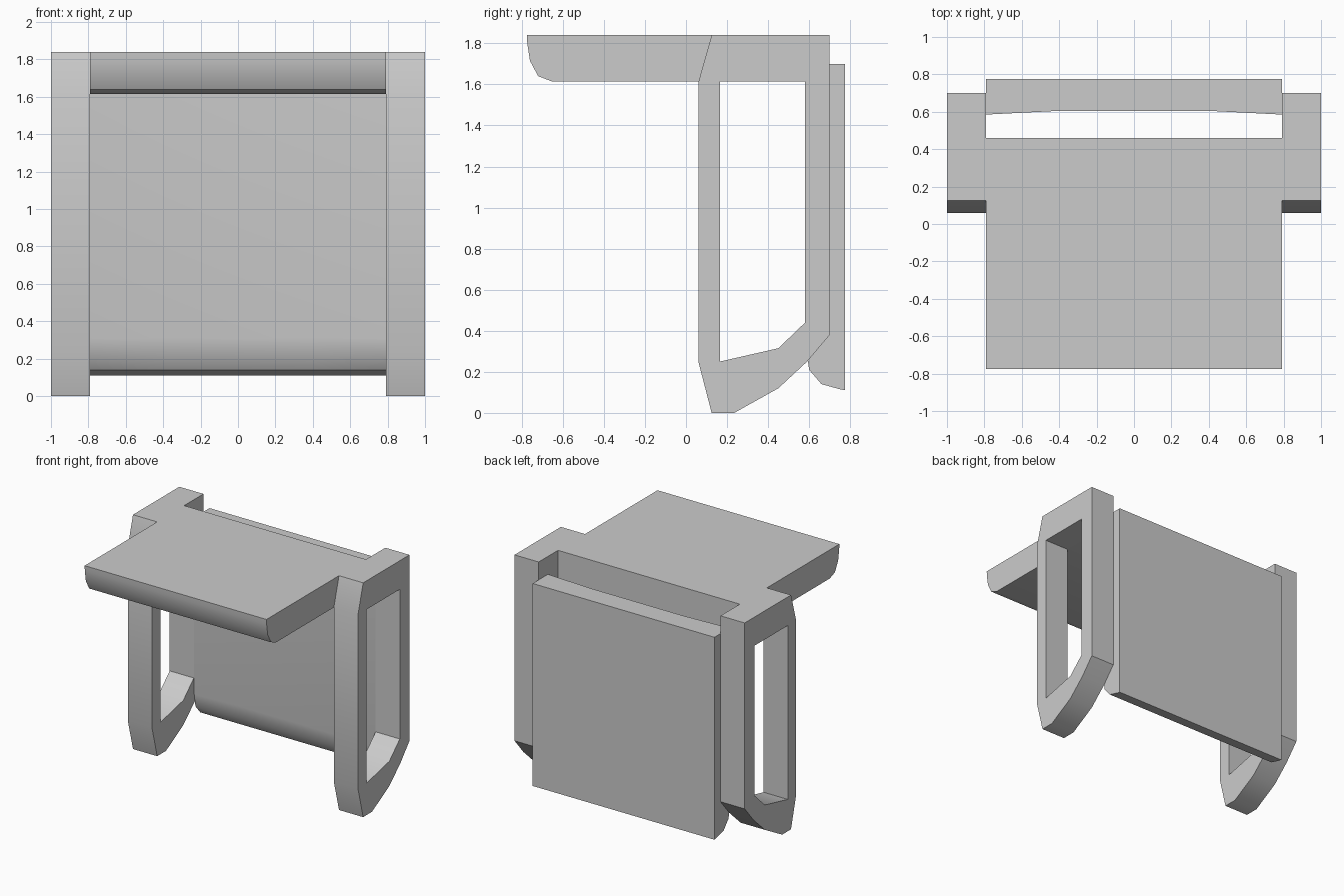
import bpy, bmesh

if "Cube" in bpy.data.objects:
    bpy.data.objects.remove(bpy.data.objects["Cube"])


def finish(bm, name):
    bmesh.ops.recalc_face_normals(bm, faces=bm.faces)
    mesh = bpy.data.meshes.new(name)
    bm.to_mesh(mesh)
    bm.free()
    obj = bpy.data.objects.new(name, mesh)
    bpy.context.collection.objects.link(obj)
    bpy.ops.object.select_all(action='DESELECT')
    obj.select_set(True)
    bpy.context.view_layer.objects.active = obj
    bpy.ops.object.shade_smooth_by_angle(angle=0.55)
    return obj


def loft(name, sections):
    """Skin equal-length (y, z) profiles placed at given x positions."""
    bm = bmesh.new()
    rings = [[bm.verts.new((x, y, z)) for y, z in prof] for x, prof in sections]
    for a, b in zip(rings, rings[1:]):
        for i in range(len(a)):
            j = (i + 1) % len(a)
            bm.faces.new((a[i], a[j], b[j], b[i]))
    bm.faces.new(rings[0])
    bm.faces.new(rings[-1])
    return finish(bm, name)


def frame(name, x0, x1, loops):
    """Extrude a (y, z) outline with a hole along x."""
    bm = bmesh.new()
    edges = []
    for loop in loops:
        vs = [bm.verts.new((x0, y, z)) for y, z in loop]
        edges += [bm.edges.new((vs[i - 1], vs[i])) for i in range(len(vs))]
    bmesh.ops.triangle_fill(bm, edges=edges, use_beauty=True)
    ext = bmesh.ops.extrude_face_region(bm, geom=bm.faces[:])
    moved = [v for v in ext["geom"] if isinstance(v, bmesh.types.BMVert)]
    bmesh.ops.translate(bm, verts=moved, vec=(x1 - x0, 0, 0))
    return finish(bm, name)


W = 0.79

# Open side frames
outer = [(0.06, 1.61), (0.125, 1.84), (0.70, 1.84), (0.70, 0.38), (0.59, 0.25),
         (0.45, 0.12), (0.235, 0), (0.125, 0), (0.06, 0.25)]
hole = [(0.165, 1.615), (0.58, 1.615), (0.58, 0.44), (0.45, 0.315), (0.165, 0.25)]
for side, s in (("left", -1), ("right", 1)):
    frame(side + "_frame", s * W, s * 1.0, (outer, hole))

# Top board with rounded lower front edge
board = [(0.46, 1.84), (-0.775, 1.84), (-0.773, 1.80), (-0.76, 1.715),
         (-0.72, 1.64), (-0.655, 1.615), (0.46, 1.615)]
loft("top_board", [(-W, board), (W, board)])


# Rear panel, slightly hollowed on its front face
def panel(d):
    return [(0.775, 1.70), (0.585 + d, 1.70), (0.585 + d, 0.31), (0.60 + d, 0.21),
            (0.66, 0.14), (0.75, 0.115), (0.775, 0.11)]


loft("rear_panel", [(x, panel(d)) for x, d in
                    ((-W, 0), (-0.4, 0.02), (0.4, 0.02), (W, 0))])
